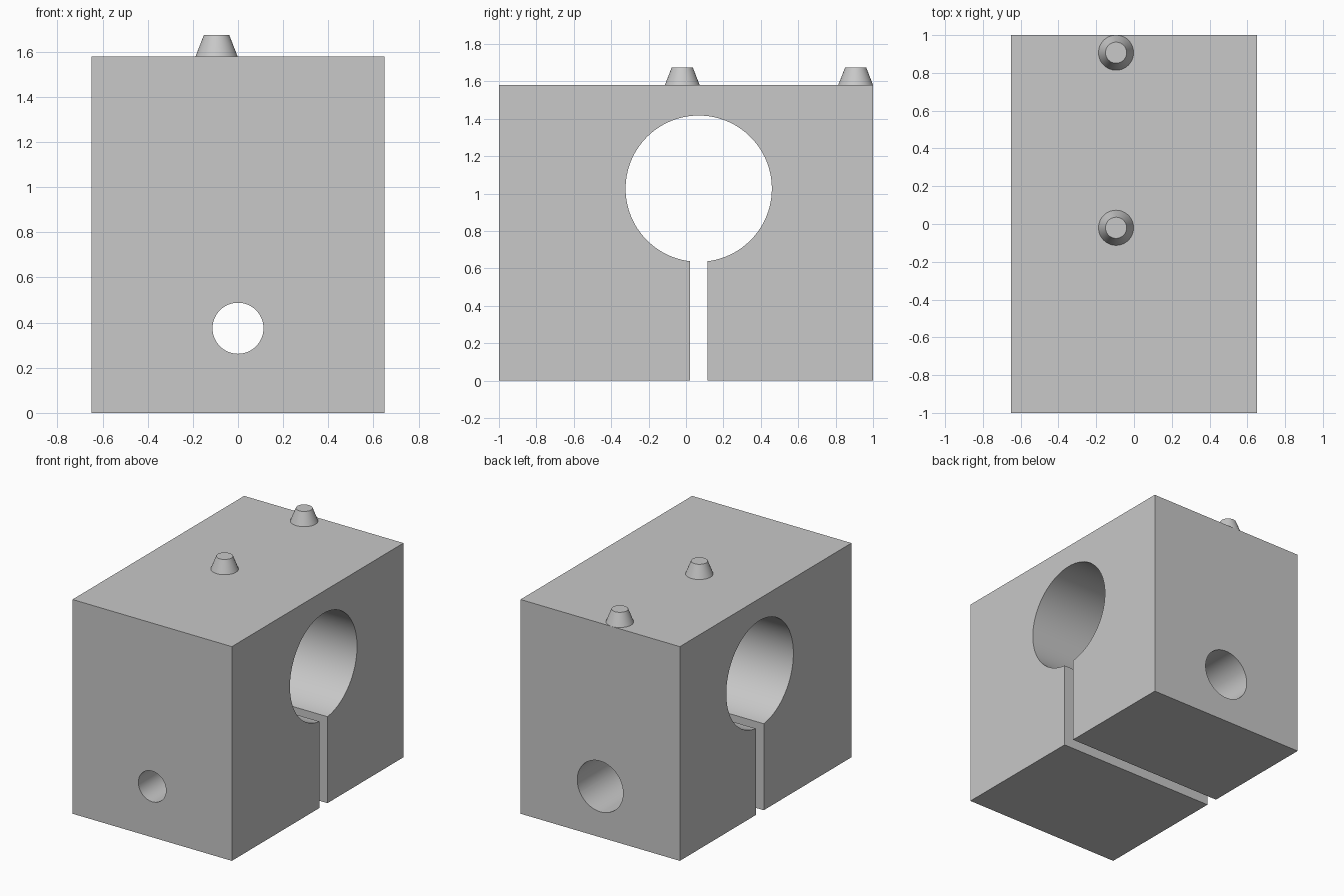
import bpy, bmesh, math
from mathutils import Vector

if "Cube" in bpy.data.objects:
    bpy.data.objects.remove(bpy.data.objects["Cube"], do_unlink=True)

WIDTH, HEIGHT = 1.3, 1.58
BORE_Y, BORE_Z, BORE_R = 0.068, 1.026, 0.391
SLOT_HALF = 0.046
SCREW_Z = 0.375

grey = bpy.data.materials.new("plain_grey")
grey.use_nodes = True
colour = (0.58, 0.58, 0.58, 1)
grey.diffuse_color = colour
grey.node_tree.nodes["Principled BSDF"].inputs["Base Color"].default_value = colour


def smooth(obj):
    bpy.ops.object.select_all(action="DESELECT")
    obj.select_set(True)
    bpy.context.view_layer.objects.active = obj
    bpy.ops.object.shade_smooth_by_angle(angle=math.radians(30))


# Clamp block: side outline with a bore open to the bottom slot, extruded along x
half_gap = math.asin(SLOT_HALF / BORE_R)
start = -math.pi / 2 - half_gap
sweep = 2 * math.pi - 2 * half_gap
SEGMENTS = 96
outline = [(BORE_Y + SLOT_HALF, 0), (1, 0), (1, HEIGHT), (-1, HEIGHT), (-1, 0),
           (BORE_Y - SLOT_HALF, 0)]
for i in range(SEGMENTS + 1):
    a = start - sweep * i / SEGMENTS
    outline.append((BORE_Y + BORE_R * math.cos(a), BORE_Z + BORE_R * math.sin(a)))

bm = bmesh.new()
face = bm.faces.new([bm.verts.new((-WIDTH / 2, y, z)) for y, z in outline])
result = bmesh.ops.extrude_face_region(bm, geom=[face])
moved = [v for v in result["geom"] if isinstance(v, bmesh.types.BMVert)]
bmesh.ops.translate(bm, verts=moved, vec=Vector((WIDTH, 0, 0)))
bmesh.ops.recalc_face_normals(bm, faces=bm.faces)
mesh = bpy.data.meshes.new("clamp_block")
bm.to_mesh(mesh)
bm.free()
block = bpy.data.objects.new("clamp_block", mesh)
bpy.context.collection.objects.link(block)
mesh.materials.append(grey)


# Screw hole right through, with a wider recess from the back
def drill(name, radius, y_from, y_to):
    bpy.ops.mesh.primitive_cylinder_add(
        vertices=64, radius=radius, depth=y_to - y_from,
        location=(0, (y_from + y_to) / 2, SCREW_Z), rotation=(math.pi / 2, 0, 0))
    cutter = bpy.context.object
    cutter.name = name
    cutter.data.materials.append(grey)
    bpy.context.view_layer.objects.active = block
    mod = block.modifiers.new(name, "BOOLEAN")
    mod.operation = "DIFFERENCE"
    mod.solver = "EXACT"
    mod.object = cutter
    bpy.ops.object.modifier_apply(modifier=mod.name)
    bpy.data.objects.remove(cutter, do_unlink=True)


drill("screw_hole", 0.113, -1.1, 1.1)
drill("screw_head_recess", 0.187, 0.5, 1.1)
smooth(block)

# Two tapered locating pins on top
for name, y in (("middle_pin", -0.02), ("back_pin", 0.907)):
    bpy.ops.mesh.primitive_cone_add(
        vertices=48, radius1=0.093, radius2=0.056, depth=0.095,
        location=(-0.095, y, HEIGHT + 0.0475))
    pin = bpy.context.object
    pin.name = name
    pin.data.materials.append(grey)
    smooth(pin)
